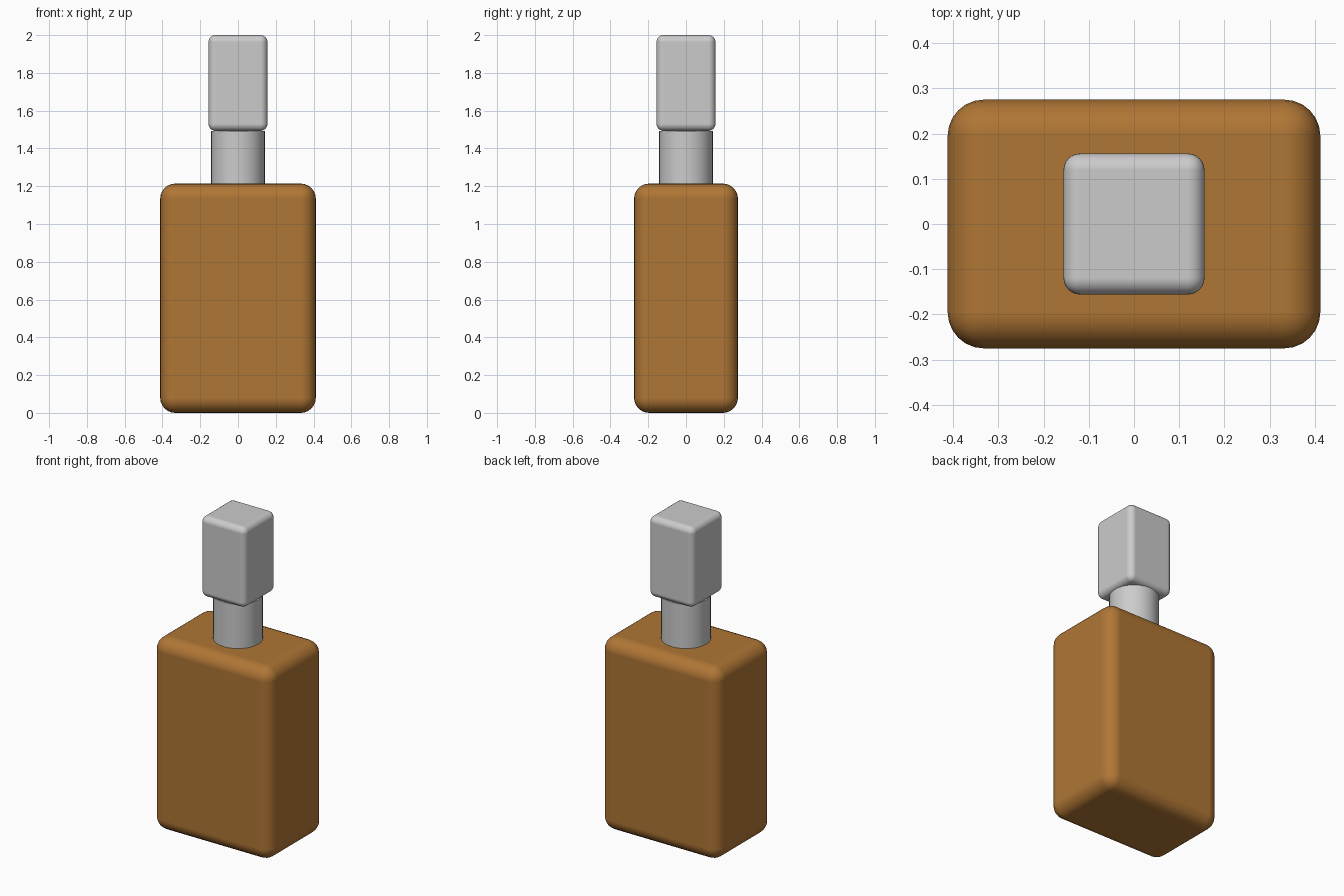
import bpy
import math

if "Cube" in bpy.data.objects:
    bpy.data.objects.remove(bpy.data.objects["Cube"])


def finish(obj, name, color=None):
    obj.name = name
    bpy.ops.object.shade_smooth_by_angle(angle=math.radians(40))
    if color:
        mat = bpy.data.materials.new(name + "_material")
        mat.diffuse_color = color
        mat.use_nodes = True
        mat.node_tree.nodes["Principled BSDF"].inputs["Base Color"].default_value = mat.diffuse_color
        obj.data.materials.append(mat)


def rounded_box(name, width, depth, z0, z1, radius, color=None):
    bpy.ops.mesh.primitive_cube_add(size=1, location=(0, 0, (z0 + z1) / 2))
    obj = bpy.context.object
    obj.scale = (width, depth, z1 - z0)
    bpy.ops.object.transform_apply(location=False, rotation=False, scale=True)
    bevel = obj.modifiers.new("rounded_edges", 'BEVEL')
    bevel.width = radius
    bevel.segments = 6
    bevel.harden_normals = True
    finish(obj, name, color)
    return obj


# Amber bottle body
rounded_box("bottle_body", 0.824, 0.55, 0.0, 1.214, 0.08, (0.43, 0.18, 0.035, 1))

# Round neck between body and cap
bpy.ops.mesh.primitive_cylinder_add(vertices=32, radius=0.142, depth=0.283,
                                    location=(0, 0, 1.3515))
finish(bpy.context.object, "neck")

# Square cap
rounded_box("cap", 0.312, 0.312, 1.493, 2.0, 0.037)
